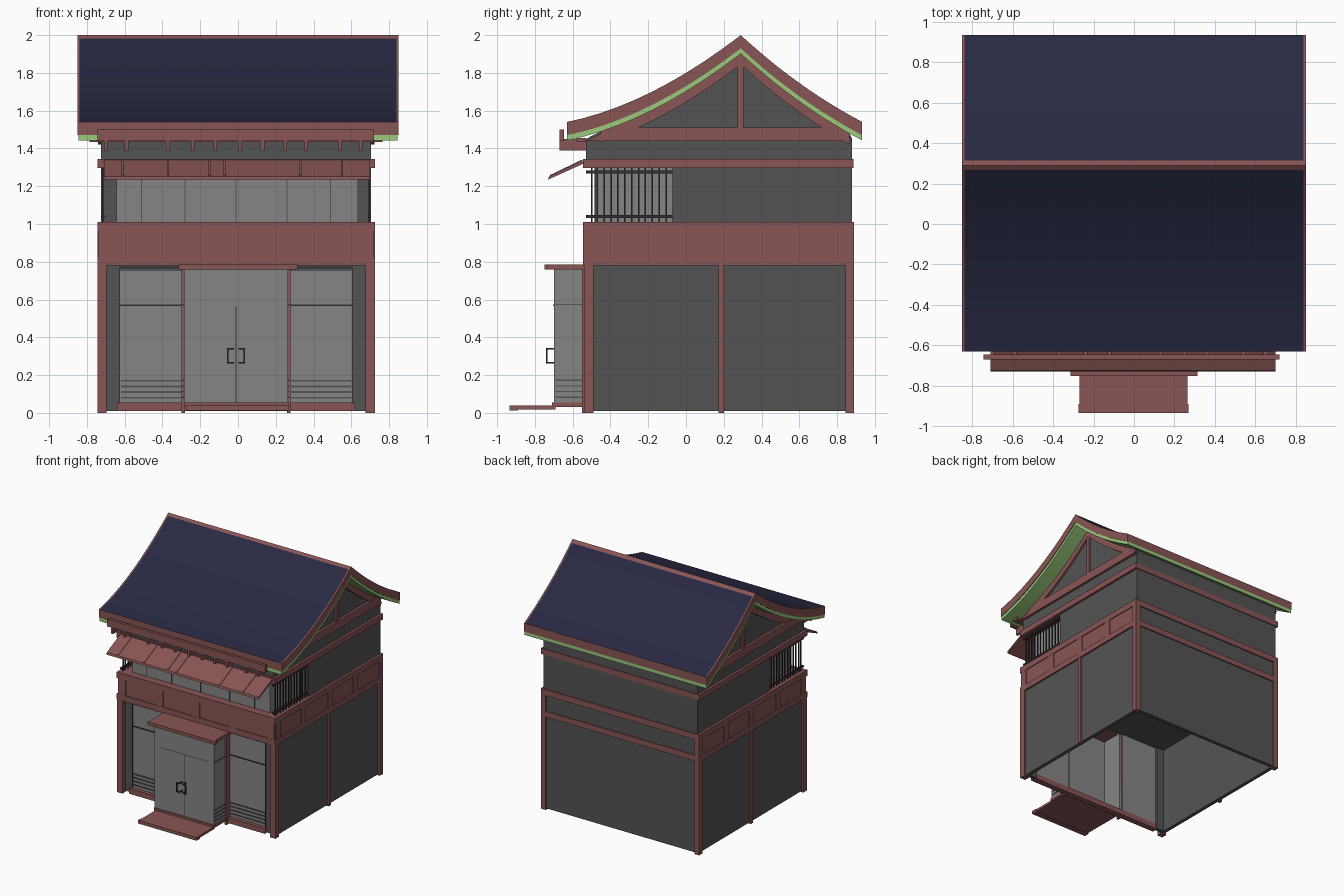
import bpy, bmesh, math
from mathutils import Vector

cube = bpy.data.objects.get("Cube")
if cube:
    bpy.data.objects.remove(cube, do_unlink=True)


def material(name, rgb):
    m = bpy.data.materials.new(name)
    m.use_nodes = True
    m.diffuse_color = (*rgb, 1)
    m.node_tree.nodes["Principled BSDF"].inputs["Base Color"].default_value = (*rgb, 1)
    return m


RED = material("red_brown_timber", (0.25, 0.09, 0.09))
WALL = material("dark_grey_wall", (0.088, 0.088, 0.088))
PANEL = material("light_grey_panel", (0.235, 0.235, 0.235))
BLUE = material("navy_roof", (0.021, 0.022, 0.055))
GREEN = material("green_eave", (0.33, 0.60, 0.20))
IRON = material("black_iron", (0.03, 0.03, 0.03))
CX = -0.01  # the house body sits slightly off the roof centre


def finish(name, bm, mats):
    bmesh.ops.recalc_face_normals(bm, faces=bm.faces)
    mesh = bpy.data.meshes.new(name)
    bm.to_mesh(mesh)
    bm.free()
    for m in mats:
        mesh.materials.append(m)
    ob = bpy.data.objects.new(name, mesh)
    bpy.context.collection.objects.link(ob)
    return ob


def boxes(name, mat, *spans, mirror=False):
    """Join boxes given as (x0, x1, y0, y1, z0, z1); mirror repeats them in x."""
    spans = list(spans)
    if mirror:
        spans += [(-b, -a, *rest) for a, b, *rest in spans]
    bm = bmesh.new()
    for x0, x1, y0, y1, z0, z1 in spans:
        for v in bmesh.ops.create_cube(bm, size=1)["verts"]:
            v.co = Vector((CX + (x0 + x1) / 2 + v.co.x * (x1 - x0),
                           (y0 + y1) / 2 + v.co.y * (y1 - y0),
                           (z0 + z1) / 2 + v.co.z * (z1 - z0)))
    return finish(name, bm, [mat])


def prism(name, mats, profile, xs, rule=None):
    """Extrude a (y, z) profile through the x stations."""
    bm = bmesh.new()
    rings = [[bm.verts.new((x, y, z)) for y, z in profile] for x in xs]
    n = len(profile)
    for a, b in zip(rings, rings[1:]):
        for i in range(n):
            j = (i + 1) % n
            bm.faces.new((a[i], a[j], b[j], b[i]))
    bm.faces.new(rings[0])
    bm.faces.new(rings[-1])
    bmesh.ops.recalc_face_normals(bm, faces=bm.faces)
    if rule:
        for f in bm.faces:
            f.material_index = rule(f)
    return finish(name, bm, mats)


def bezier(a, c, b, ts):
    return [tuple((1 - t) ** 2 * p + 2 * t * (1 - t) * q + t * t * r
                  for p, q, r in zip(a, c, b)) for t in ts]


# Roof curve, with extra points bounding the ridge strip
steps = [i / 10 for i in range(11)]
APEX = (0.29, 2.0)
curve = bezier((-0.63, 1.54), (-0.19, 1.63), APEX, steps[:-1] + [0.977])
curve += bezier(APEX, (0.592, 1.72), (0.933, 1.54), [0, 0.04] + steps[1:])


def lowered(d, pts=curve):
    return [(y, z - d) for y, z in pts]


def band(d0, d1, pts=curve):
    return lowered(d0, pts) + lowered(d1, pts)[::-1]


def roof_rule(f):
    c = f.calc_center_median()
    return int(f.normal.z > 0.3 and abs(c.x) < 0.8 and abs(c.y - APEX[0]) > 0.025)


roof = prism("roof", [RED, BLUE], band(0, 0.07), [-0.85, -0.838, 0.838, 0.85], roof_rule)
soffit = prism("eave_lining", [GREEN], band(0.07, 0.098), [-0.845, 0.845])
for ob in (roof, soffit):
    bpy.ops.object.select_all(action="DESELECT")
    ob.select_set(True)
    bpy.context.view_layer.objects.active = ob
    bpy.ops.object.shade_smooth_by_angle(angle=math.radians(30))

# Gable body and its timber trim
inner = [p for p in curve if -0.53 < p[0] < 0.88]
prism("gable_body", [WALL],
      [(-0.53, 1.3), (-0.53, 1.45)] + lowered(0.097, inner) + [(0.88, 1.45), (0.88, 1.3)],
      [CX - 0.715, CX + 0.715])
for side, s in (("left", 1), ("right", -1)):
    prism(side + "_gable_rafter", [RED], band(0.097, 0.155, inner),
          [CX + s * 0.71, CX + s * 0.732])
    prism(side + "_gable_beam", [RED],
          [(-0.53, 1.44), (0.88, 1.44), (0.79, 1.51), (-0.38, 1.51)],
          [CX + s * 0.71, CX + s * 0.735])
boxes("gable_posts", RED, (0.71, 0.73, 0.272, 0.305, 1.5, 1.85), mirror=True)

# Eave beam with brackets under the front of the roof
boxes("eave_beam", RED, (-0.735, 0.73, -0.67, -0.645, 1.44, 1.5))
boxes("eave_plate", RED, (-0.775, 0.775, -0.58, -0.53, 1.435, 1.455))
boxes("eave_brackets", RED,
      *[(x - 0.01, x + 0.01, -0.67, -0.53, 1.39, 1.45) for x in
        (-0.69, -0.58, -0.36, -0.23, -0.11, 0.02, 0.14, 0.26, 0.37, 0.55, 0.66)])

# Sloping balcony canopy with boards
prism("balcony_canopy", [RED],
      [(-0.73, 1.235), (-0.725, 1.252), (-0.53, 1.345), (-0.53, 1.325)],
      [CX - 0.7, CX + 0.71])
for i, x in enumerate((-0.6, -0.36, -0.14, -0.06, 0.34, 0.56)):
    prism("canopy_batten_%d" % i, [RED],
          [(-0.72, 1.254), (-0.72, 1.259), (-0.55, 1.341), (-0.55, 1.336)],
          [CX + x - 0.006, CX + x + 0.006])
boxes("upper_belt", RED, (-0.735, 0.735, -0.545, 0.887, 1.297, 1.345))

# Upper storey: closed rear, glazed room behind the balcony
boxes("upper_wall", WALL, (-0.715, 0.715, -0.07, 0.88, 1.0, 1.3))
boxes("balcony_room", PANEL, (-0.632, 0.645, -0.48, -0.07, 1.0, 1.3))
boxes("balcony_mullions", WALL,
      *[(x - 0.003, x + 0.003, -0.485, -0.48, 1.01, 1.3) for x in (-0.27, 0, 0.27, 0.5, -0.5)])

# Railings at both balcony ends
bars = [(0.702, 0.71, y - 0.004, y + 0.004, 1.01, 1.3)
        for y in [-0.5] + [-0.47 + i * 0.0365 for i in range(12)]]
rails = [(0.698, 0.713, -0.53, -0.07, z - 0.007, z + 0.007) for z in (1.04, 1.275)]
boxes("balcony_railing", IRON, *bars, *rails, mirror=True)

# Middle belt: recessed core, trims and short posts; open wall at the rear
boxes("belt_core", RED, (-0.728, 0.728, -0.538, 0.86, 0.785, 1.005))
boxes("belt_rear_wall", WALL, (-0.715, 0.715, 0.85, 0.88, 0.77, 1.02))
boxes("belt_trims", RED,
      *[(-0.735, 0.735, -0.545, 0.89, a, b) for a, b in ((0.78, 0.828), (0.96, 1.01))])
boxes("belt_front_posts", RED,
      *[(x - 0.035, x + 0.035, -0.544, -0.53, 0.82, 0.97) for x in (-0.69, -0.34, 0, 0.34, 0.69)])
boxes("belt_side_posts", RED,
      *[(0.72, 0.734, y - 0.03, y + 0.03, 0.82, 0.97) for y in (-0.5, -0.16, 0.19, 0.53)],
      mirror=True)

# Ground storey shell, open underneath
boxes("side_walls", WALL, (0.69, 0.72, -0.5, 0.87, 0.01, 0.79), mirror=True)
boxes("rear_wall", WALL, (-0.72, 0.72, 0.85, 0.88, 0.01, 0.79))
boxes("ceiling", WALL, (-0.7, 0.7, -0.5, 0.86, 0.75, 0.785))
boxes("front_wall_strips", WALL, (0.62, 0.7, -0.5, -0.47, 0.01, 0.79), mirror=True)
boxes("front_corner_posts", RED, (0.685, 0.735, -0.54, -0.49, 0, 0.79), mirror=True)
boxes("rear_corner_posts", RED, (0.69, 0.735, 0.845, 0.89, 0, 0.98), mirror=True)
boxes("side_middle_posts", RED, (0.70, 0.733, 0.172, 0.202, 0, 0.79), mirror=True)

# Shop windows beside the porch
boxes("shop_windows", PANEL, (0.28, 0.62, -0.5, -0.485, 0.04, 0.77), mirror=True)
boxes("window_frames", IRON,
      (0.28, 0.62, -0.505, -0.5, 0.567, 0.575), (0.28, 0.62, -0.505, -0.5, 0.765, 0.775),
      (0.614, 0.62, -0.505, -0.5, 0.05, 0.77), mirror=True)
boxes("window_louvres", WALL,
      *[(0.29, 0.61, -0.507, -0.5, z, z + 0.01) for z in (0.075, 0.105, 0.135, 0.165)],
      mirror=True)
boxes("sill_beam", RED, (-0.63, 0.63, -0.53, -0.48, 0.01, 0.055))

# Porch with double doors
boxes("porch_doors", PANEL, (0.002, 0.275, -0.7, -0.685, 0.05, 0.765), mirror=True)
boxes("door_gap", IRON, (-0.003, 0.003, -0.697, -0.69, 0.05, 0.57))
boxes("door_transom", PANEL, (-0.22, 0.22, -0.703, -0.7, 0.567, 0.573),
      (-0.003, 0.003, -0.698, -0.686, 0.57, 0.765))
boxes("porch_sides", PANEL, (0.26, 0.275, -0.7, -0.5, 0.05, 0.765), mirror=True)
boxes("porch_side_bars", WALL,
      *[(0.275, 0.28, -0.69, -0.54, z, z + 0.006) for z in (0.08, 0.11, 0.14, 0.17, 0.57)],
      mirror=True)
boxes("porch_posts", RED, (0.27, 0.288, -0.55, -0.5, 0, 0.78), mirror=True)
boxes("porch_roof", RED, (-0.3, 0.31, -0.735, -0.53, 0.76, 0.785),
      (-0.305, 0.325, -0.75, -0.73, 0.758, 0.785))
boxes("porch_sill", RED, (-0.275, 0.28, -0.71, -0.53, 0.03, 0.055))

# Door handles
hx, hy = (0.012, 0.045), (-0.742, -0.7)
boxes("door_handles", IRON,
      (0.012, 0.02, *hy, 0.335, 0.343), (0.012, 0.02, *hy, 0.262, 0.27),
      (*hx, -0.742, -0.734, 0.335, 0.343), (*hx, -0.742, -0.734, 0.262, 0.27),
      (0.039, 0.047, -0.742, -0.734, 0.262, 0.343), mirror=True)

# Entrance step
boxes("entrance_step", RED, (-0.26, 0.275, -0.9, -0.69, 0.018, 0.038),
      (-0.265, 0.28, -0.935, -0.89, 0.013, 0.04))
